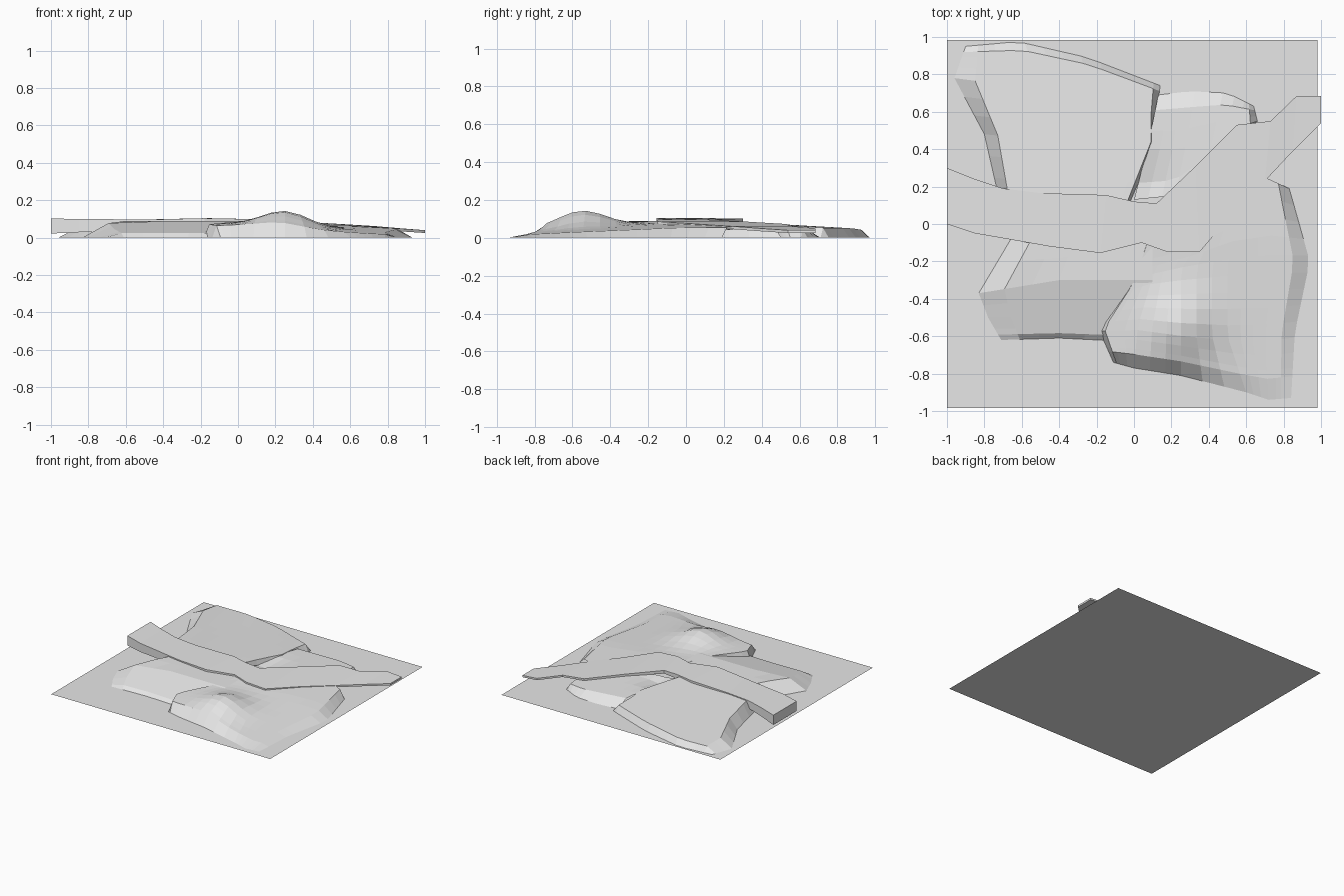
import bpy, bmesh, math

cube = bpy.data.objects.get("Cube")
if cube:
    bpy.data.objects.remove(cube, do_unlink=True)

grey = bpy.data.materials.new("stone_grey")
grey.use_nodes = True
grey.diffuse_color = (0.8, 0.8, 0.8, 1)
grey.node_tree.nodes["Principled BSDF"].inputs["Base Color"].default_value = (0.8, 0.8, 0.8, 1)


def finish(name, bm):
    bmesh.ops.recalc_face_normals(bm, faces=bm.faces)
    mesh = bpy.data.meshes.new(name)
    bm.to_mesh(mesh)
    bm.free()
    mesh.materials.append(grey)
    obj = bpy.data.objects.new(name, mesh)
    bpy.context.collection.objects.link(obj)
    return obj


def mix(a, b, t):
    return tuple(p + (q - p) * t for p, q in zip(a, b))


def along(points, t):
    """Point on a polyline, t from 0 to 1, equal share per segment."""
    s = t * (len(points) - 1)
    i = min(int(s), len(points) - 2)
    return mix(points[i], points[i + 1], s - i)


def stations(count, low, high):
    cuts = [i / count for i in range(count + 1)]
    keep = [c for c in cuts if (c == 0 or c > low + 0.02) and (c == 1 or c < 1 - high - 0.02)]
    return sorted(set(keep + [low, 1 - high]))


def bump(x, y, cx, cy, radius):
    return math.exp(-((x - cx) ** 2 + (y - cy) ** 2) / (2 * radius ** 2))


def hill(name, rows, height, rims, nu, nv):
    """Faceted patch lofted through rows; rims (south, north, west, east) fall to the ground."""
    south, north, west, east = rims
    bm = bmesh.new()
    grid = []
    for v in stations(nv, south, north):
        line = []
        for u in stations(nu, west, east):
            x, y = along([along(row, u) for row in rows], v)
            sides = ((v, south), (1 - v, north), (u, west), (1 - u, east))
            fade = min([1] + [t / w for t, w in sides if w])
            line.append(bm.verts.new((x, y, max(0.001, height(x, y) * fade))))
        grid.append(line)
    for a, b in zip(grid, grid[1:]):
        for i in range(len(a) - 1):
            bm.faces.new((a[i], a[i + 1], b[i + 1], b[i]))
    return finish(name, bm)


# Flat ground sheet
bm = bmesh.new()
bm.faces.new([bm.verts.new(p) for p in
              ((-1, -0.985, 0), (0.98, -0.985, 0), (0.98, 0.985, 0), (-1, 0.985, 0))])
finish("ground_sheet", bm)

# Long hill at the back, sinking away from the road
hill("back_hill",
     [[(-.72, .13), (-.5, .12), (-.2, .1), (-.02, .12)],
      [(-.8, .48), (-.5, .45), (-.2, .44), (.12, .44)],
      [(-.96, .78), (-.5, .72), (-.2, .68), (.12, .58)],
      [(-.9, .95), (-.62, .975), (-.25, .89), (.14, .74)]],
     lambda x, y: .098 - .058 * y + .003 * math.sin(9 * x + 5 * y),
     (0, .06, .08, .03), 11, 9)

# Small hill beside it, with a hollow next to the road
hill("small_back_hill",
     [[(0, .13), (.2, .15), (.4, .33), (.6, .5)],
      [(.07, .4), (.25, .4), (.45, .48), (.66, .55)],
      [(.13, .69), (.3, .71), (.5, .7), (.64, .63)]],
     lambda x, y: .095 - .05 * y - .03 * x - .04 * bump(x, y, .08, .22, .09),
     (0, .14, 0, .06), 8, 6)

# Peaked hill at the front
hill("peaked_hill",
     [[(-.11, -.74), (0, -.77), (.25, -.81), (.6, -.9), (.72, -.94), (.84, -.93)],
      [(-.19, -.56), (.02, -.55), (.25, -.58), (.5, -.6), (.7, -.6), (.86, -.58)],
      [(-.02, -.32), (.1, -.28), (.25, -.25), (.5, -.22), (.75, -.2), (.94, -.2)],
      [(.05, -.1), (.2, -.08), (.4, 0), (.6, .2), (.7, .25), (.83, .19)]],
     lambda x, y: (.094 - .05 * max(0, x) - .05 * max(0, -y - .1)
                   + .084 * bump(x, y, .25, -.55, .125)),
     (.11, 0, .03, .09), 15, 13)

# Sloping bank in front of the road
hill("front_bank",
     [[(-.71, -.62), (-.4, -.61), (0, -.63)],
      [(-.78, -.5), (-.4, -.5), (.05, -.5)],
      [(-.83, -.37), (-.4, -.3), (.1, -.3)],
      [(-.64, -.05), (-.3, -.05), (.1, -.1)]],
     lambda x, y: .088 * min(1, (y + .7) / .4),
     (.08, 0, .16, 0), 6, 6)

# Road slab: back edge, front edge, top height and thickness at each station
back = [(-1, .3), (-.85, .24), (-.7, .19), (-.5, .165), (-.15, .155), (0, .12), (.12, .11),
        (.33, .31), (.55, .53), (.73, .55), (.87, .685), (1, .685)]
front = [(-1, 0), (-.85, -.05), (-.62, -.09), (-.45, -.12), (-.18, -.155), (.04, -.1), (.18, -.15),
         (.35, -.15), (.53, .06), (.7, .23), (.85, .39), (1, .54)]
tops = [.102, .1, .098, .097, .104, .1, .096, .086, .073, .062, .05, .04]
bm = bmesh.new()
loops = []
for i, (b, f, z) in enumerate(zip(back, front, tops)):
    low = z - max(.015, .08 - .009 * i)
    loops.append([bm.verts.new(p) for p in ((*b, z), (*f, z), (*f, low), (*b, low))])
for a, b in zip(loops, loops[1:]):
    for k in range(4):
        j = (k + 1) % 4
        bm.faces.new((a[k], a[j], b[j], b[k]))
bm.faces.new(loops[0])
bm.faces.new(loops[-1])
finish("road_slab", bm)
